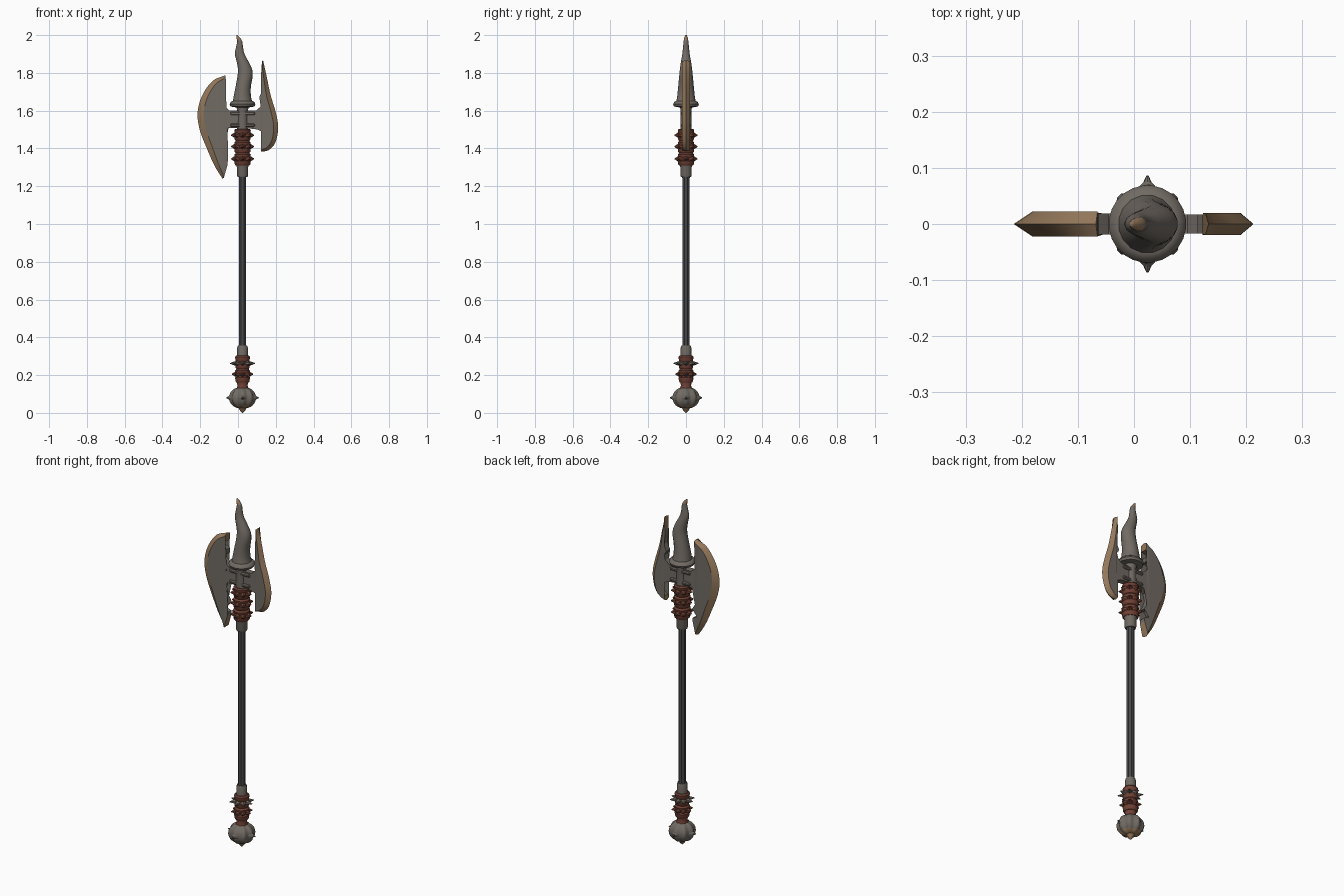
import bpy, bmesh, math
from mathutils import Vector, Matrix

cube = bpy.data.objects.get("Cube")
if cube:
    bpy.data.objects.remove(cube, do_unlink=True)

AXIS = 0.024


def material(name, rgb):
    m = bpy.data.materials.new(name)
    m.use_nodes = True
    m.diffuse_color = (*rgb, 1)
    bsdf = m.node_tree.nodes["Principled BSDF"]
    bsdf.inputs["Base Color"].default_value = (*rgb, 1)
    bsdf.inputs["Roughness"].default_value = 0.7
    return m


STEEL = material("worn steel", (0.165, 0.145, 0.125))
DARK = material("dark iron", (0.065, 0.065, 0.068))
LEATHER = material("red leather", (0.17, 0.055, 0.036))
GOLD = material("bronze edge", (0.30, 0.19, 0.105))


def finish(bm, name, mats, angle=35):
    bmesh.ops.recalc_face_normals(bm, faces=bm.faces)
    mesh = bpy.data.meshes.new(name)
    bm.to_mesh(mesh)
    bm.free()
    for m in mats:
        mesh.materials.append(m)
    ob = bpy.data.objects.new(name, mesh)
    bpy.context.collection.objects.link(ob)
    bpy.ops.object.select_all(action="DESELECT")
    ob.select_set(True)
    bpy.context.view_layer.objects.active = ob
    bpy.ops.object.shade_smooth_by_angle(angle=math.radians(angle))
    return ob


def loft(name, rings, mats, sides=20, ribs=0, depth=0, rule=None, angle=35):
    """Skin round rings given as (z, x centre, x radius, y radius)."""
    bm = bmesh.new()
    loops = []
    for z, cx, rx, ry in rings:
        loop = []
        for i in range(sides):
            a = math.tau * (i + 0.5) / sides
            k = 1 + depth * math.cos(ribs * a)
            loop.append(bm.verts.new((cx + rx * k * math.cos(a), ry * k * math.sin(a), z)))
        loops.append(loop)
    for lo, hi in zip(loops, loops[1:]):
        for i in range(sides):
            j = (i + 1) % sides
            bm.faces.new((lo[i], lo[j], hi[j], hi[i]))
    bm.faces.new(loops[0][::-1])
    bm.faces.new(loops[-1])
    if rule:
        for f in bm.faces:
            f.material_index = rule(f.calc_center_median())
    return finish(bm, name, mats, angle)


def lathe(name, profile, mats, **kw):
    return loft(name, [(z, AXIS, r, r) for z, r in profile], mats, **kw)


def studs(name, rows, count, mat, segments=6):
    """Rings of pointed studs: rows of (z, root radius, tip radius, base size)."""
    bm = bmesh.new()
    for z, root, tip, size in rows:
        for i in range(count):
            a = math.tau * i / count
            out = Vector((math.cos(a), math.sin(a), 0))
            mat_rot = out.to_track_quat("Z", "Y").to_matrix().to_4x4()
            place = Matrix.Translation(Vector((AXIS, 0, z)) + out * (root + tip) / 2)
            bmesh.ops.create_cone(bm, cap_ends=True, segments=segments, radius1=size,
                                  radius2=size * 0.15, depth=tip - root, matrix=place @ mat_rot)
    return finish(bm, name, [mat])


def smooth_path(points, steps=4):
    """Catmull-Rom curve through the points."""
    p = [Vector(q) for q in points]
    p = [2 * p[0] - p[1]] + p + [2 * p[-1] - p[-2]]
    out = []
    for a, b, c, d in zip(p, p[1:], p[2:], p[3:]):
        for s in range(steps):
            t = s / steps
            out.append(0.5 * (2 * b + (c - a) * t + (2 * a - 5 * b + 4 * c - d) * t * t
                              + (3 * b - a - 3 * c + d) * t ** 3))
    return out + [p[-2]]


def blade(name, outer, inner, width, half):
    """Flat slab with a bevelled bronze cutting edge along the outer curve."""
    edge = smooth_path(outer)
    back = [Vector(q) for q in inner]
    side = math.copysign(1, outer[len(outer) // 2][0])
    bm = bmesh.new()
    rim, faces = [], {1: [], -1: []}
    n = len(edge)
    for i, p in enumerate(edge):
        tangent = (edge[min(i + 1, n - 1)] - edge[max(i - 1, 0)]).normalized()
        normal = Vector((-tangent.y, tangent.x)) * -side
        if normal.x * side > 0:
            normal.negate()
        w = width * (0.25 + 0.75 * math.sin(math.pi * i / (n - 1)) ** 0.6)
        rim.append(bm.verts.new((p.x, 0, p.y)))
        q = p + normal * w
        for s in faces:
            faces[s].append(bm.verts.new((q.x, s * half, q.y)))
    walls = {s: [bm.verts.new((q.x, s * half * 0.85, q.y)) for q in back] for s in faces}
    for s in faces:
        bm.faces.new(faces[s] + walls[s])
        for i in range(n - 1):
            bm.faces.new((rim[i], rim[i + 1], faces[s][i + 1], faces[s][i])).material_index = 1
    # inner wall, with the two ends closed to the cutting edge
    for i in range(len(back) - 1):
        bm.faces.new((walls[1][i], walls[1][i + 1], walls[-1][i + 1], walls[-1][i]))
    for i, j in ((0, -1), (-1, 0)):
        bm.faces.new((rim[i], faces[1][i], walls[1][j], walls[-1][j], faces[-1][i])).material_index = 1
    bmesh.ops.triangulate(bm, faces=[f for f in bm.faces if len(f.verts) > 5])
    return finish(bm, name, [STEEL, GOLD], 25)


# Shaft and its metal collars
lathe("shaft", [(0.30, 0.021), (1.30, 0.021)], [DARK], sides=8)
lathe("lower_collar", [(0.30, 0.029), (0.345, 0.029), (0.358, 0.025)], [STEEL], sides=12)
lathe("upper_collar", [(1.248, 0.027), (1.258, 0.031), (1.30, 0.031), (1.312, 0.035)], [STEEL], sides=12)
lathe("head_socket", [(1.49, 0.031), (1.60, 0.029), (1.63, 0.036)], [STEEL], sides=12)


# Leather grips with wrapped bands
def grip(name, z0, z1, bands, r):
    step = (z1 - z0) / bands
    prof = []
    for b in range(bands):
        prof += [(z0 + step * (b + t), r * k) for t, k in ((0.02, 0.88), (0.2, 1), (0.75, 1.06), (0.95, 0.9))]
    lathe(name, prof, [LEATHER], sides=16)


grip("lower_grip", 0.16, 0.305, 4, 0.038)
grip("upper_grip", 1.31, 1.505, 6, 0.042)
studs("upper_grip_studs", [(z, 0.036, 0.06, 0.018) for z in (1.345, 1.41, 1.47)], 8, LEATHER)
studs("lower_grip_studs", [(0.205, 0.033, 0.056, 0.016)], 8, LEATHER)
studs("lower_grip_spikes", [(0.262, 0.033, 0.066, 0.014)], 8, STEEL)

# Ribbed pommel with bosses and a bronze tip
lathe("pommel_neck", [(0.125, 0.034), (0.145, 0.027), (0.165, 0.032)], [LEATHER], sides=16)
ball = [(0.08 - 0.056 * math.cos(math.pi * t / 12), 0.012 + 0.055 * math.sin(math.pi * t / 12))
        for t in range(13)]
lathe("pommel", ball, [STEEL, GOLD], sides=48, ribs=8, depth=0.08,
      rule=lambda c: int(c.z < 0.036), angle=60)
lathe("pommel_tip", [(0.0, 0.003), (0.012, 0.014), (0.032, 0.026)], [GOLD], sides=12)
studs("pommel_bosses", [(0.08, 0.05, 0.078, 0.029)], 4, STEEL, 12)
studs("pommel_boss_points", [(0.08, 0.06, 0.086, 0.014)], 4, STEEL, 8)

# Flared flange and wavy horn
lathe("horn_flange", [(1.618, 0.040), (1.622, 0.064), (1.634, 0.069), (1.645, 0.064), (1.652, 0.053)],
      [STEEL], sides=24)
horn = [(1.64, 0.024, 0.054, 0.054), (1.68, 0.023, 0.046, 0.047), (1.73, 0.028, 0.041, 0.042),
        (1.78, 0.037, 0.041, 0.037), (1.82, 0.037, 0.038, 0.033), (1.86, 0.024, 0.032, 0.027),
        (1.90, 0.009, 0.026, 0.020), (1.935, 0.008, 0.019, 0.016), (1.965, 0.009, 0.014, 0.013),
        (1.985, 0.002, 0.010, 0.010), (2.0, -0.006, 0.003, 0.004)]
rings = smooth_path(horn, 3)
loft("horn", rings, [STEEL, GOLD], sides=16, rule=lambda c: int(c.z > 1.975), angle=60)

# Large blade on the right, small blade on the left
blade("large_blade",
      [(-0.068, 1.787), (-0.135, 1.757), (-0.19, 1.68), (-0.214, 1.59), (-0.203, 1.50),
       (-0.165, 1.40), (-0.125, 1.31), (-0.082, 1.24)],
      [(-0.055, 1.315), (-0.056, 1.335), (-0.085, 1.345), (-0.098, 1.37), (-0.08, 1.392),
       (-0.052, 1.385), (-0.073, 1.42), (-0.085, 1.46), (-0.075, 1.495), (-0.05, 1.508), (0.01, 1.508),
       (0.01, 1.60), (-0.045, 1.60), (-0.062, 1.615), (-0.09, 1.635), (-0.105, 1.665),
       (-0.085, 1.675), (-0.063, 1.668), (-0.065, 1.695), (-0.095, 1.705), (-0.097, 1.735), (-0.066, 1.742)],
      0.033, 0.022)
blade("small_blade",
      [(0.133, 1.865), (0.153, 1.775), (0.172, 1.685), (0.20, 1.59), (0.213, 1.51),
       (0.197, 1.43), (0.16, 1.39), (0.123, 1.384)],
      [(0.128, 1.41), (0.15, 1.425), (0.158, 1.45), (0.145, 1.48), (0.105, 1.50), (0.04, 1.508),
       (0.04, 1.60), (0.095, 1.60), (0.12, 1.622), (0.128, 1.65), (0.113, 1.672),
       (0.131, 1.71), (0.122, 1.79)],
      0.024, 0.02)

# Raised straps clasping the blades to the socket
for strap, z in (("lower_strap", 1.522), ("upper_strap", 1.585)):
    bm = bmesh.new()
    bmesh.ops.create_cube(bm, size=1, matrix=Matrix.Translation((AXIS, 0, z))
                          @ Matrix.Diagonal((0.13, 0.052, 0.018, 1)))
    bmesh.ops.bevel(bm, geom=bm.edges[:], offset=0.005, segments=1, affect="EDGES")
    finish(bm, strap, [STEEL])
